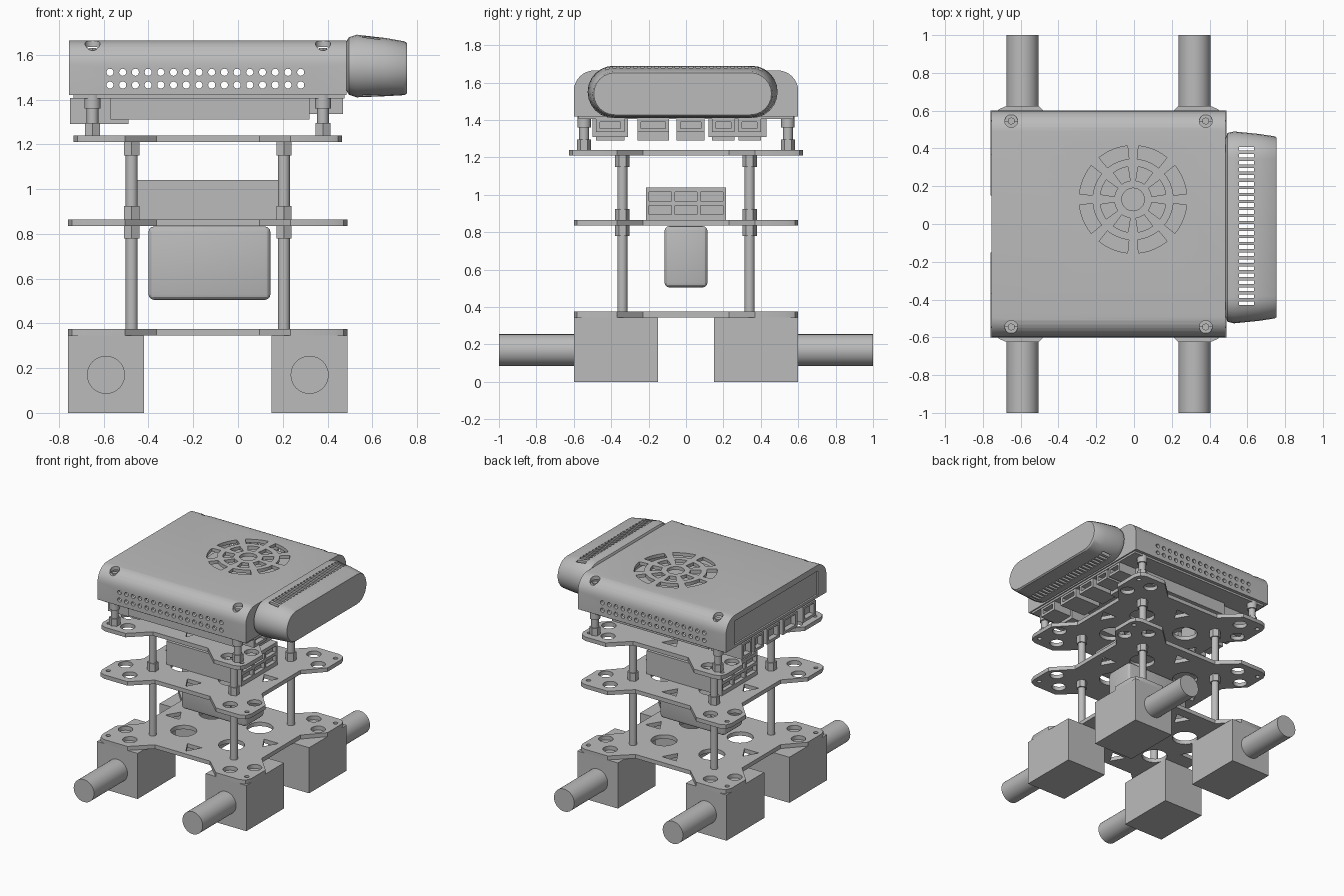
import bpy, bmesh
from math import sin, cos, pi
from mathutils import Matrix, Vector

if "Cube" in bpy.data.objects:
    bpy.data.objects.remove(bpy.data.objects["Cube"])

grey = bpy.data.materials.new("plain grey")
grey.use_nodes = True
grey.diffuse_color = (0.5, 0.5, 0.5, 1)
grey.node_tree.nodes["Principled BSDF"].inputs["Base Color"].default_value = (0.5, 0.5, 0.5, 1)

CX = -0.135                     # centre of the chassis in x
SIGNS = [(a, b) for a in (-1, 1) for b in (-1, 1)]


# ---- helpers: each adds a solid to a bmesh ----
def box(bm, x0, x1, y0, y1, z0, z1):
    m = Matrix.Translation(((x0 + x1) / 2, (y0 + y1) / 2, (z0 + z1) / 2))
    m = m @ Matrix.Diagonal((x1 - x0, y1 - y0, z1 - z0, 1))
    bmesh.ops.create_cube(bm, size=1, matrix=m)


def rod(bm, centre, r, length, axis="Z", n=24, turn=0.0):
    rot = {"Z": Matrix(), "Y": Matrix.Rotation(pi / 2, 4, "X"), "X": Matrix.Rotation(pi / 2, 4, "Y")}[axis]
    bmesh.ops.create_cone(bm, cap_ends=True, segments=n, radius1=r, radius2=r, depth=length,
                          matrix=Matrix.Translation(centre) @ rot @ Matrix.Rotation(turn, 4, "Z"))


def loft(bm, rings):
    loops = [[bm.verts.new(p) for p in ring] for ring in rings]
    n = len(loops[0])
    for a, b in zip(loops, loops[1:]):
        for i in range(n):
            bm.faces.new((a[i], a[(i + 1) % n], b[(i + 1) % n], b[i]))
    bm.faces.new(loops[0][::-1])
    bm.faces.new(loops[-1])


def make(name, bm, cutter=None, bevel=0):
    bmesh.ops.recalc_face_normals(bm, faces=bm.faces)
    me = bpy.data.meshes.new(name)
    bm.to_mesh(me)
    bm.free()
    ob = bpy.data.objects.new(name, me)
    bpy.context.collection.objects.link(ob)
    me.materials.append(grey)
    tool = None
    if cutter:
        tool = make(name + " cutter", cutter)
        tool.hide_render = True
        mod = ob.modifiers.new("cut", "BOOLEAN")
        mod.object, mod.operation, mod.solver = tool, "DIFFERENCE", "EXACT"
    if bevel:
        mod = ob.modifiers.new("bevel", "BEVEL")
        mod.width, mod.segments = bevel, 3
    if ob.modifiers:
        dg = bpy.context.evaluated_depsgraph_get()
        ob.data = bpy.data.meshes.new_from_object(ob.evaluated_get(dg))
        ob.modifiers.clear()
    if tool:
        bpy.data.objects.remove(tool)
    return ob


# ---- drive blocks and shafts ----
for sx, sy in SIGNS:
    x = CX + sx * 0.455
    bm = bmesh.new()
    box(bm, x - 0.17, x + 0.17, sy * 0.375 - 0.225, sy * 0.375 + 0.225, 0, 0.345)
    make("motor_block", bm)
    bm = bmesh.new()
    rod(bm, (x, sy * 0.8, 0.17), 0.085, 0.4, "Y", 32)
    make("motor_shaft", bm)


# ---- chassis plates ----
def plate(name, z, a, b):
    quad = [(a - 0.13, 0.23), (a, 0.37), (a, b - 0.06), (a - 0.018, b - 0.018),
            (a - 0.06, b), (0.37, b), (0.23, b - 0.13)]
    pts = []
    for sx, sy in [(1, 1), (-1, 1), (-1, -1), (1, -1)]:
        part = [(sx * x, sy * y) for x, y in quad]
        pts += part if sx * sy > 0 else part[::-1]
    bm, cut = bmesh.new(), bmesh.new()
    loft(bm, [[(CX + x, y, h) for x, y in pts] for h in (z, z + 0.03)])
    for sx, sy in SIGNS:
        for x, y, r in [(0.2, 0.17, 0.09), (0.42, b - 0.1, 0.05),
                        (a - 0.085, 0.38, 0.05), (a - 0.045, b - 0.07, 0.016)]:
            rod(cut, (CX + sx * x, sy * y, z), r, 0.2)
    for s in (-1, 1):
        rod(cut, (CX + s * 0.39, 0, z), 0.07, 0.2, n=3, turn=pi / 2 + s * pi / 2)
        rod(cut, (CX, s * 0.36, z), 0.07, 0.2, n=3, turn=s * pi)
    make(name, bm, cut)


plate("lower_plate", 0.345, 0.625, 0.6)
plate("middle_plate", 0.835, 0.625, 0.6)
plate("upper_plate", 1.21, 0.6, 0.625)


# ---- standoffs ----
def column(name, x, y, parts):
    bm = bmesh.new()
    for r, z0, z1, n in parts:
        rod(bm, (x, y, (z0 + z1) / 2), r, z1 - z0, n=n)
    make(name, bm)


for sx, sy in SIGNS:
    x, y = CX + sx * 0.34, sy * 0.34
    column("lower_standoff", x, y, [(0.027, 0.375, 0.78, 20), (0.039, 0.78, 0.835, 6)])
    column("upper_standoff", x, y, [(0.039, 0.865, 0.925, 6), (0.027, 0.925, 1.15, 20), (0.039, 1.15, 1.21, 6)])
    column("case_standoff", CX + sx * 0.515, sy * 0.545,
           [(0.038, 1.24, 1.295, 6), (0.026, 1.295, 1.36, 20), (0.036, 1.36, 1.42, 20)])

# ---- hanging battery ----
bm = bmesh.new()
box(bm, -0.4, 0.145, -0.115, 0.115, 0.505, 0.833)
make("battery", bm, bevel=0.025)

# ---- hub box with recessed sockets ----
bm, cut = bmesh.new(), bmesh.new()
box(bm, -0.45, 0.18, -0.215, 0.215, 0.865, 1.04)
for i in (-1, 0, 1):
    for z in (0.92, 0.99):
        for x in (0.18, -0.45):
            box(cut, x - 0.03, x + 0.03, i * 0.138 - 0.06, i * 0.138 + 0.06, z - 0.024, z + 0.024)
make("socket_hub", bm, cut)


# ---- computer case: rounded shell with vents ----
def case_profile(x, w, z0, z1, r):
    pts = [(w, z0)]
    for i in range(9):
        t = i * pi / 16
        pts.append((w - r + r * cos(t), z1 - r + r * sin(t)))
    return [(x, y, z) for y, z in pts] + [(x, -y, z) for y, z in pts[::-1]]


bm, cavity, vents = bmesh.new(), bmesh.new(), bmesh.new()
loft(bm, [case_profile(x, 0.6, 1.42, 1.665, 0.11) for x in (-0.755, 0.485)])
loft(cavity, [case_profile(x, 0.575, 1.38, 1.64, 0.09) for x in (-0.73, 0.46)])
shell = make("computer_case", bm, cavity)
for i in range(16):
    for z in (1.465, 1.522):
        rod(vents, (-0.572 + i * 0.0568, 0, z), 0.016, 1.4, "Y", 12)
for sx, sy in SIGNS:
    rod(vents, (CX + sx * 0.515, sy * 0.545, 1.68), 0.034, 0.12)
box(vents, -0.8, -0.742, -0.5, 0.5, 1.44, 1.62)


def sector(bm, r0, r1, mid, half):
    t = [mid + half * k / 3 for k in range(-3, 4)]
    pts = [(r0, a) for a in t] + [(r1, a) for a in t[::-1]]
    loft(bm, [[(-0.005 + r * cos(a), 0.13 + r * sin(a), z) for r, a in pts] for z in (1.6, 1.72)])


for k in range(8):
    mid = pi / 8 + k * pi / 4
    sector(vents, 0.215, 0.285, mid, 0.29)
    sector(vents, 0.1, 0.175, mid, 0.24)
rod(vents, (-0.005, 0.13, 1.66), 0.06, 0.12)
bm = bmesh.new()
bm.from_mesh(shell.data)
bpy.data.objects.remove(shell)
make("computer_case", bm, vents)

# fan below the grille
bm = bmesh.new()
rod(bm, (-0.005, 0.13, 1.58), 0.3, 0.06, n=32)
make("fan", bm)

# screws in the corner recesses
for sx, sy in SIGNS:
    bm = bmesh.new()
    rod(bm, (CX + sx * 0.515, sy * 0.545, 1.61), 0.02, 0.04, n=6)
    make("case_screw", bm)

# ---- circuit board and its connectors ----
bm = bmesh.new()
box(bm, -0.735, 0.475, -0.575, 0.575, 1.405, 1.425)
make("circuit_board", bm)
for name, x0, x1, y0, y1, z in [("edge_connector", -0.57, 0.32, -0.5, -0.31, 1.31),
                                ("heat_sink", -0.49, 0.32, 0.12, 0.43, 1.31)]:
    bm = bmesh.new()
    box(bm, x0, x1, y0, y1, z, 1.406)
    make(name, bm)
for end, x0, x1, low in [(-1, -0.75, -0.49, 1.29), (1, 0.25, 0.47, 1.335)]:
    for y0, y1 in [(-0.48, -0.33), (-0.26, -0.09), (-0.05, 0.1), (0.14, 0.26), (0.28, 0.4)]:
        bm, cut = bmesh.new(), bmesh.new()
        box(bm, x0, x1, y0, y1, low, 1.406)
        x = x0 if end < 0 else x1
        box(cut, x - 0.04, x + 0.04, y0 + 0.02, y1 - 0.02, low + 0.02, 1.39)
        make("port", bm, cut)


# ---- side sensor pod: tapered stadium with vent slots ----
def stadium(x, half, r, z):
    ring = []
    for s in (1, -1):
        for i in range(13):
            t = -pi / 2 + i * pi / 12
            ring.append((x, -0.018 + s * (half - r + r * cos(t)), z + s * r * sin(t)))
    return ring


bm, cut = bmesh.new(), bmesh.new()
loft(bm, [stadium(0.485, 0.475, 0.11, 1.55), stadium(0.495, 0.5, 0.128, 1.55),
          stadium(0.53, 0.508, 0.14, 1.55), stadium(0.66, 0.495, 0.13, 1.545),
          stadium(0.745, 0.482, 0.12, 1.54), stadium(0.755, 0.475, 0.112, 1.54)])
for i in range(23):
    y = -0.42 + i * 0.0372
    box(cut, 0.557, 0.635, y - 0.01, y + 0.01, 1.3, 1.8)
make("sensor_pod", bm, cut)

# ---- smooth round parts, keep edges sharp ----
bpy.ops.object.select_all(action="DESELECT")
for ob in bpy.context.scene.objects:
    if ob.type == "MESH" and grey.name in ob.data.materials:
        ob.select_set(True)
        bpy.context.view_layer.objects.active = ob
bpy.ops.object.shade_smooth_by_angle(angle=0.5)
